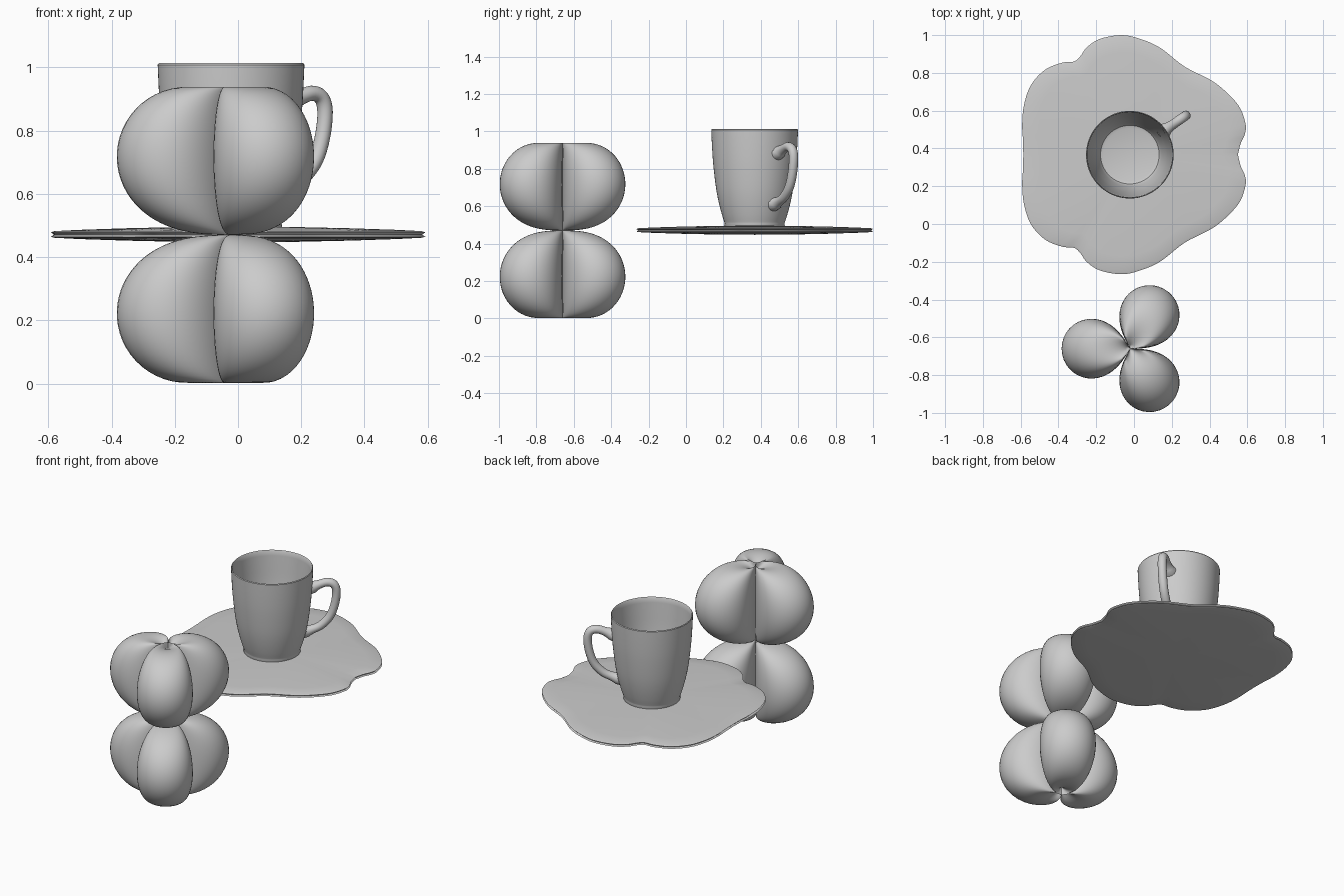
import bpy, bmesh, math
from mathutils import Vector, geometry

if "Cube" in bpy.data.objects:
    bpy.data.objects.remove(bpy.data.objects["Cube"])

grey = bpy.data.materials.new("plain_grey")
grey.diffuse_color = (0.6, 0.6, 0.6, 1)
grey.use_nodes = True
grey.node_tree.nodes["Principled BSDF"].inputs["Base Color"].default_value = grey.diffuse_color


def make_object(name, bm, angle=35):
    """Turn a bmesh into a smooth shaded grey object."""
    bmesh.ops.remove_doubles(bm, verts=bm.verts, dist=1e-5)
    mesh = bpy.data.meshes.new(name)
    bm.to_mesh(mesh)
    bm.free()
    mesh.materials.append(grey)
    mesh.shade_smooth()
    mesh.set_sharp_from_angle(angle=math.radians(angle))
    obj = bpy.data.objects.new(name, mesh)
    bpy.context.collection.objects.link(obj)
    return obj


def loft(rings, caps=False):
    """Skin closed rings, listed bottom to top, counter-clockwise."""
    bm = bmesh.new()
    rows = [[bm.verts.new(p) for p in ring] for ring in rings]
    n = len(rows[0])
    for a, b in zip(rows, rows[1:]):
        for i in range(n):
            j = (i + 1) % n
            bm.faces.new((a[i], a[j], b[j], b[i]))
    if caps:
        bm.faces.new(rows[0][::-1])
        bm.faces.new(rows[-1])
    return bm


def smooth_path(points, steps):
    """Catmull-Rom curve through the points."""
    pts = [Vector(p) for p in points]
    ext = [2 * pts[0] - pts[1]] + pts + [2 * pts[-1] - pts[-2]]
    out = []
    for a, b, c, d in zip(ext, ext[1:], ext[2:], ext[3:]):
        for k in range(steps):
            t = k / steps
            out.append(0.5 * (2 * b + (c - a) * t + (2 * a - 5 * b + 4 * c - d) * t**2
                              + (3 * b - a - 3 * c + d) * t**3))
    return out + [pts[-1]]


# Lobed stack: three lobes around, two lobes in height, all pinched to the axis
CX, CY, CZ, SIZE, POWER = -0.02, -0.66, 0.47, 0.506, 0.57
around = []
for lobe in (60, 180, 300):
    for k in range(40):
        a = math.radians(60) * math.sin(math.pi * (k / 40 - 0.5))
        around.append((math.radians(lobe) + a, max(0, math.cos(1.5 * a)) ** POWER))
rise = [math.pi / 2 * (1 - math.cos(math.pi / 2 * k / 44)) for k in range(45)]
rings = []
for phi in [-p for p in rise[:0:-1]] + rise:
    r = SIZE * abs(math.sin(1.5 * phi)) ** POWER
    rings.append([(CX + r * math.cos(phi) * s * math.cos(t),
                   CY + r * math.cos(phi) * s * math.sin(t),
                   CZ + r * math.sin(phi)) for t, s in around])
make_object("lobed_stack", loft(rings), 50)

# Saucer: wavy outline mirrored across its middle, thin lens with a grooved edge
SY = 0.367
half = [(0.55, 0), (0.565, 0.06), (0.587, 0.11), (0.59, 0.165), (0.55, 0.265), (0.43, 0.38),
        (0.27, 0.465), (0.14, 0.565), (0.035, 0.612), (-0.065, 0.633), (-0.18, 0.613),
        (-0.25, 0.568), (-0.285, 0.52), (-0.318, 0.493), (-0.38, 0.487), (-0.47, 0.45),
        (-0.545, 0.37), (-0.582, 0.265), (-0.592, 0.16), (-0.588, 0.08), (-0.586, 0)]
outline = smooth_path([(x, y, 0) for x, y in half], 5)
outline += [Vector((p.x, -p.y, 0)) for p in outline[-2:0:-1]]
section = [(0.0, 0.447), (0.3, 0.448), (0.6, 0.452), (0.85, 0.457), (0.98, 0.461), (1.0, 0.464),
           (0.985, 0.470), (0.985, 0.472), (1.0, 0.478), (0.98, 0.482), (0.85, 0.486),
           (0.6, 0.491), (0.3, 0.495), (0.0, 0.496)]
make_object("saucer", loft([[(p.x * s, SY + p.y * s, z) for p in outline]
                            for s, z in section]))

# Cup: turned profile with a foot, flared wall and hollow inside
MX, MY = -0.022, 0.367
outer = smooth_path([(0.162, 0.515, 0), (0.175, 0.555, 0), (0.192, 0.62, 0), (0.207, 0.70, 0),
                     (0.221, 0.82, 0), (0.228, 0.92, 0), (0.232, 1.008, 0)], 3)
inner = smooth_path([(0.225, 1.008, 0), (0.219, 0.92, 0), (0.212, 0.82, 0), (0.198, 0.70, 0),
                     (0.183, 0.62, 0), (0.166, 0.555, 0), (0.155, 0.53, 0)], 3)
profile = [(0, 0.488), (0.157, 0.488), (0.161, 0.495), (0.160, 0.508)]
profile += [(p.x, p.y) for p in outer] + [(0.2285, 1.013)]
profile += [(p.x, p.y) for p in inner] + [(0.14, 0.525), (0, 0.525)]
turn = [2 * math.pi * k / 72 for k in range(72)]
make_object("cup", loft([[(MX + r * math.cos(t), MY + r * math.sin(t), z) for t in turn]
                         for r, z in profile]))

# Handle: round tube swept along an ear-shaped path, flared where it joins the wall
path = smooth_path([(0.222, 0.885, 0), (0.26, 0.902, 0), (0.31, 0.918, 0), (0.348, 0.905, 0),
                    (0.363, 0.86, 0), (0.353, 0.78, 0), (0.325, 0.705, 0), (0.275, 0.65, 0),
                    (0.225, 0.625, 0), (0.187, 0.612, 0)], 4)
facing = math.radians(35)
out_dir = Vector((math.cos(facing), math.sin(facing), 0))
side = Vector((-math.sin(facing), math.cos(facing), 0))
rings = []
last = len(path) - 1
for i, p in enumerate(path):
    tangent = (path[min(i + 1, last)] - path[max(i - 1, 0)]).normalized()
    if i == 0:
        tangent = Vector((1, -0.08, 0)).normalized()
    if i == last:
        tangent = Vector((-1, 0.22, 0)).normalized()
    normal = out_dir * -tangent.y + Vector((0, 0, tangent.x))
    end = min(i, last - i)
    radius = 0.024 + 0.016 * max(0, 1 - end / 6) ** 2
    centre = Vector((MX, MY, 0)) + out_dir * p.x + Vector((0, 0, p.y))
    rings.append([centre + radius * (math.cos(t) * side * 1.05 + math.sin(t) * normal)
                  for t in [2 * math.pi * k / 20 for k in range(20)]])
bm = loft(rings, caps=True)
bmesh.ops.recalc_face_normals(bm, faces=bm.faces)
make_object("cup_handle", bm)
